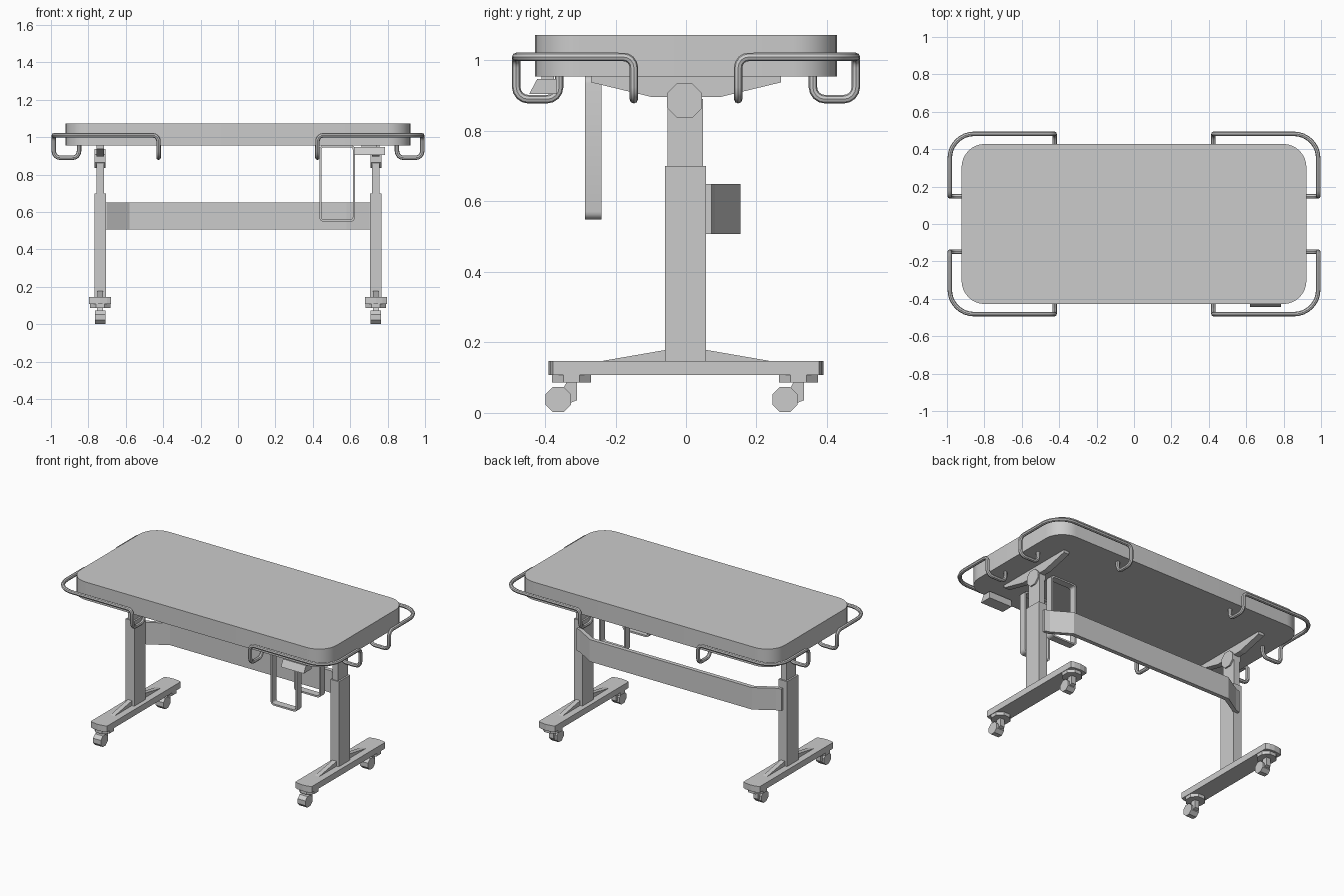
import bpy, bmesh, math
from mathutils import Vector

if "Cube" in bpy.data.objects:
    bpy.data.objects.remove(bpy.data.objects["Cube"])

grey = bpy.data.materials.new("light grey")
grey.diffuse_color = (0.6, 0.6, 0.6, 1)
grey.use_nodes = True
grey.node_tree.nodes["Principled BSDF"].inputs["Base Color"].default_value = grey.diffuse_color


def finish(name, bm, smooth=False):
    bmesh.ops.recalc_face_normals(bm, faces=bm.faces)
    me = bpy.data.meshes.new(name)
    bm.to_mesh(me)
    bm.free()
    ob = bpy.data.objects.new(name, me)
    bpy.context.collection.objects.link(ob)
    me.materials.append(grey)
    if smooth:
        bpy.ops.object.select_all(action='DESELECT')
        ob.select_set(True)
        bpy.context.view_layer.objects.active = ob
        bpy.ops.object.shade_smooth_by_angle(angle=math.radians(35))
    return ob


def prism(name, pts, axis, lo, hi, smooth=False):
    """Extrude a 2D outline along an axis; the other two axes keep their order."""
    def put(p, h):
        c = list(p)
        c.insert(axis, h)
        return c
    bm = bmesh.new()
    a = [bm.verts.new(put(p, lo)) for p in pts]
    b = [bm.verts.new(put(p, hi)) for p in pts]
    n = len(pts)
    bm.faces.new(a)
    bm.faces.new(b)
    for i in range(n):
        bm.faces.new((a[i], a[(i + 1) % n], b[(i + 1) % n], b[i]))
    return finish(name, bm, smooth)


def box(name, x0, x1, y0, y1, z0, z1):
    return prism(name, [(x0, y0), (x1, y0), (x1, y1), (x0, y1)], 2, z0, z1)


def disc(cx, cy, r, n=8, turn=0.5):
    return [(cx + r * math.cos(2 * math.pi * (i + turn) / n),
             cy + r * math.sin(2 * math.pi * (i + turn) / n)) for i in range(n)]


def round_rect(x0, x1, y0, y1, r, seg):
    pts = []
    for k, (cx, cy) in enumerate([(x1 - r, y1 - r), (x0 + r, y1 - r),
                                  (x0 + r, y0 + r), (x1 - r, y0 + r)]):
        for i in range(seg + 1):
            a = math.pi / 2 * (k + i / seg)
            pts.append((cx + r * math.cos(a), cy + r * math.sin(a)))
    return pts


def tube(name, corners, radii, r):
    """Round tube along a path with filleted right-angle corners."""
    P = [Vector(c) for c in corners]
    path = [P[0]]
    for i in range(1, len(P) - 1):
        u, v = (P[i - 1] - P[i]).normalized(), (P[i + 1] - P[i]).normalized()
        f = radii[i - 1]
        steps = 8 if f > 0.06 else 4
        for s in range(steps + 1):
            a = math.pi / 2 * s / steps
            path.append(P[i] + u * f * (1 - math.sin(a)) + v * f * (1 - math.cos(a)))
    path.append(P[-1])
    cu = bpy.data.curves.new(name, 'CURVE')
    cu.dimensions = '3D'
    cu.bevel_depth = r
    cu.bevel_resolution = 2
    cu.use_fill_caps = True
    sp = cu.splines.new('POLY')
    sp.points.add(len(path) - 1)
    for q, p in zip(sp.points, path):
        q.co = (*p, 1)
    tmp = bpy.data.objects.new(name + "_path", cu)
    bpy.context.collection.objects.link(tmp)
    bpy.context.view_layer.update()
    bm = bmesh.new()
    me = tmp.to_mesh()
    bm.from_mesh(me)
    tmp.to_mesh_clear()
    bpy.data.objects.remove(tmp)
    return finish(name, bm, True)


# Padded table top
prism("table_top", round_rect(-0.922, 0.922, -0.428, 0.428, 0.125, 8), 2, 0.955, 1.072, True)

# Corner rails with hooks that turn up under the top
for sx in (-1, 1):
    for sy in (-1, 1):
        path = [(0.425, 0.36, 0.957), (0.425, 0.36, 0.89), (0.425, 0.482, 0.89),
                (0.425, 0.482, 1.01), (0.985, 0.482, 1.01), (0.985, 0.148, 1.01),
                (0.985, 0.148, 0.89), (0.85, 0.148, 0.89), (0.85, 0.148, 0.957)]
        tube("corner_rail", [(x * sx, y * sy, z) for x, y, z in path],
             [0.035, 0.035, 0.03, 0.13, 0.03, 0.035, 0.035], 0.012)

# End frames: foot, column, tilt joint and casters
for c in (-0.737, 0.737):
    foot = []
    for s in (1, -1):
        for t in (1, 0.6, 0, -0.6, -1):
            foot.append((c + s * t * 0.059, s * (0.378 + 0.012 * (1 - t * t))))
    prism("foot", foot, 2, 0.107, 0.147)
    box("lower_column", c - 0.031, c + 0.031, -0.059, 0.057, 0.147, 0.7)
    box("upper_column", c - 0.02, c + 0.02, -0.052, 0.048, 0.69, 0.89)
    for s in (-1, 1):
        prism("foot_gusset", [(s * 0.05, 0.14), (s * 0.05, 0.18), (s * 0.24, 0.147), (s * 0.24, 0.14)],
              0, c - 0.015, c + 0.015)
    prism("tilt_joint", disc(-0.004, 0.886, 0.054), 0, c - 0.029, c + 0.029)
    prism("top_bracket", [(-0.27, 0.956), (-0.27, 0.938), (-0.1, 0.897),
                          (0.1, 0.897), (0.27, 0.938), (0.27, 0.956)], 0, c - 0.02, c + 0.02)
    for y in (-0.325, 0.319):
        prism("caster_plate", disc(c, y, 0.06), 2, 0.086, 0.108)
        prism("caster_fork", [(y - 0.012, 0.09), (y + 0.016, 0.09), (y + 0.016, 0.036),
                              (y - 0.02, 0.022), (y - 0.04, 0.04)], 0, c - 0.016, c + 0.016)
        prism("caster_wheel", disc(y - 0.038, 0.038, 0.039), 0, c - 0.028, c + 0.028)

# Cross beam bent outward behind the columns
prism("cross_beam", [(-0.737, 0.057), (-0.7, 0.057), (-0.58, 0.128), (0.58, 0.128),
                     (0.7, 0.057), (0.737, 0.057), (0.737, 0.072), (0.705, 0.082),
                     (0.585, 0.155), (-0.585, 0.155), (-0.705, 0.082), (-0.737, 0.072)],
      2, 0.507, 0.65)

# Hanging band loops under the top
outer = round_rect(0.435, 0.625, 0.549, 0.957, 0.022, 4)
inner = round_rect(0.446, 0.614, 0.56, 0.946, 0.013, 4)
for y0 in (-0.286, -0.045):
    bm = bmesh.new()
    rings = [[bm.verts.new((x, y, z)) for x, z in o]
             for o, y in ((outer, y0), (outer, y0 + 0.046), (inner, y0 + 0.046), (inner, y0))]
    n = len(outer)
    for k in range(4):
        a, b = rings[k], rings[(k + 1) % 4]
        for i in range(n):
            j = (i + 1) % n
            bm.faces.new((a[i], a[j], b[j], b[i]))
    finish("hanging_loop", bm, True)

# Hand control box below the front edge
prism("hand_control", [(-0.445, 0.905), (-0.367, 0.905), (-0.367, 0.948), (-0.422, 0.948)],
      0, 0.62, 0.785)
box("control_mount", 0.66, 0.74, -0.41, -0.375, 0.94, 0.957)
